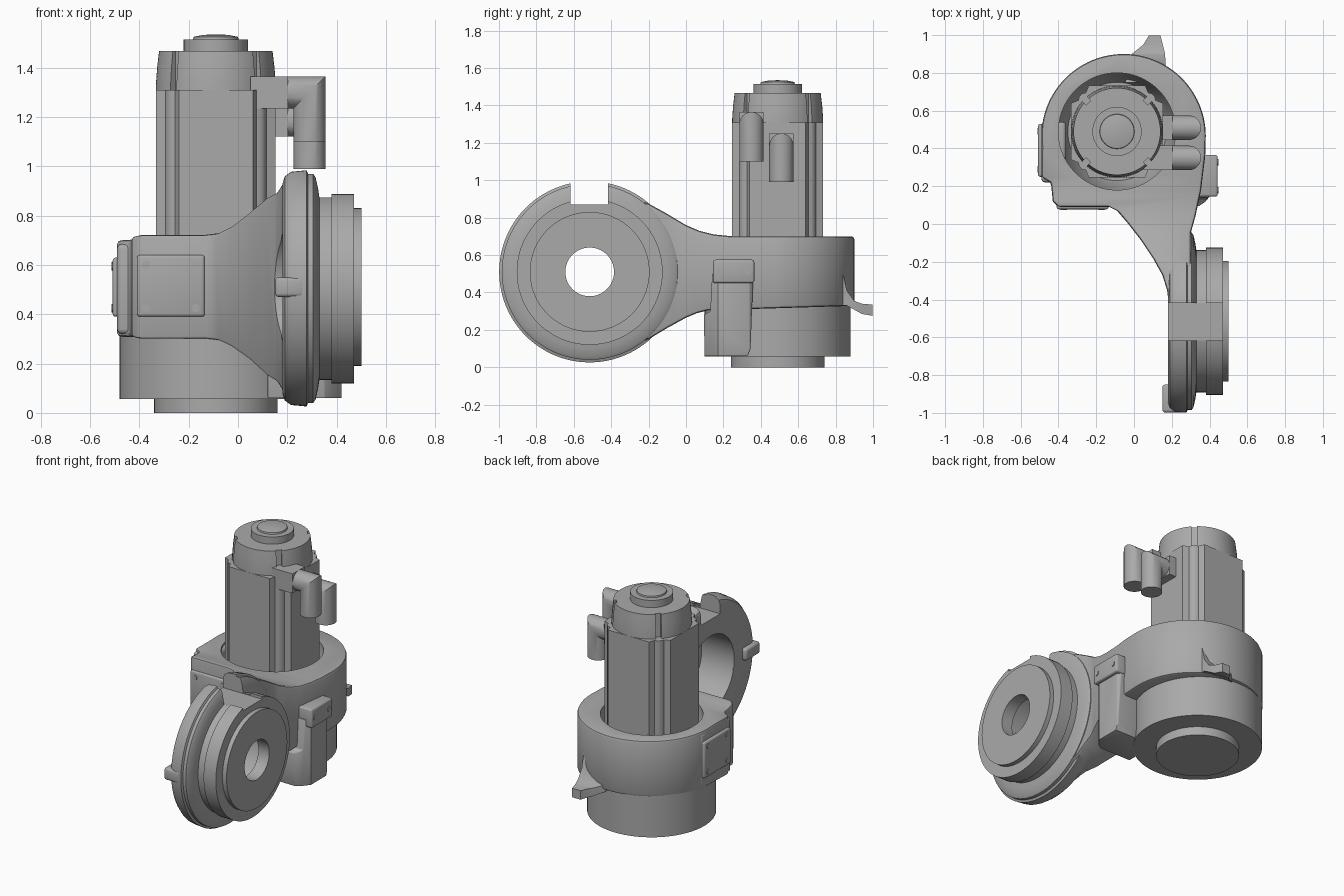
import bpy, bmesh, math
from mathutils import Vector, Matrix

cube = bpy.data.objects.get("Cube")
if cube:
    bpy.data.objects.remove(cube, do_unlink=True)

grey = bpy.data.materials.new("machine grey")
grey.use_nodes = True
grey.diffuse_color = (0.4, 0.4, 0.4, 1)
grey.node_tree.nodes["Principled BSDF"].inputs["Base Color"].default_value = (0.4, 0.4, 0.4, 1)

AXIS_X, AXIS_Y = 0.49, -0.515      # motor centre y, hub centre y
MOTOR = Vector((-0.09, 0.49, 0))
HUB = Vector((0, -0.515, 0.51))


def finish(name, bm):
    bmesh.ops.recalc_face_normals(bm, faces=bm.faces)
    mesh = bpy.data.meshes.new(name)
    bm.to_mesh(mesh)
    bm.free()
    mesh.materials.append(grey)
    ob = bpy.data.objects.new(name, mesh)
    bpy.context.collection.objects.link(ob)
    return ob


def apply_mod(ob, mod):
    bpy.ops.object.select_all(action='DESELECT')
    bpy.context.view_layer.objects.active = ob
    ob.select_set(True)
    bpy.ops.object.modifier_apply(modifier=mod.name)


def bevel(ob, width, segments=3):
    mod = ob.modifiers.new("bevel", 'BEVEL')
    mod.width, mod.segments = width, segments
    mod.limit_method, mod.angle_limit = 'ANGLE', math.radians(40)
    apply_mod(ob, mod)
    return ob


def boolean(ob, cutter, op='DIFFERENCE', keep=False):
    mod = ob.modifiers.new("cut", 'BOOLEAN')
    mod.operation, mod.solver, mod.object = op, 'EXACT', cutter
    apply_mod(ob, mod)
    if not keep:
        bpy.data.objects.remove(cutter, do_unlink=True)
    return ob


def prism(name, pts, axis, lo, hi):
    place = {'X': lambda a, b, h: (h, a, b), 'Y': lambda a, b, h: (a, h, b),
             'Z': lambda a, b, h: (a, b, h)}[axis]
    bm = bmesh.new()
    rings = [[bm.verts.new(place(a, b, h)) for a, b in pts] for h in (lo, hi)]
    n = len(pts)
    for ring in rings:
        bm.faces.new(ring)
    for i in range(n):
        j = (i + 1) % n
        bm.faces.new((rings[0][i], rings[0][j], rings[1][j], rings[1][i]))
    return finish(name, bm)


def box(name, x, y, z, width=0):
    ob = prism(name, [(x[0], y[0]), (x[1], y[0]), (x[1], y[1]), (x[0], y[1])], 'Z', *z)
    return bevel(ob, width) if width else ob


def lathe(name, pts, centre, axis='Z', steps=80):
    # pts are (radius, height) around a closed section
    bm = bmesh.new()
    vs = [bm.verts.new((r, 0, h)) for r, h in pts]
    for a, b in zip(vs, vs[1:] + vs[:1]):
        if a.co.x + b.co.x > 0:
            bm.edges.new((a, b))
    bmesh.ops.spin(bm, geom=bm.verts[:] + bm.edges[:], cent=(0, 0, 0), axis=(0, 0, 1),
                   angle=math.tau, steps=steps)
    bmesh.ops.remove_doubles(bm, verts=bm.verts, dist=0.0001)
    turn = {'X': Matrix.Rotation(math.pi / 2, 4, 'Y'), 'Z': Matrix(),
            'Y': Matrix.Rotation(-math.pi / 2, 4, 'X')}[axis]
    bm.transform(Matrix.Translation(centre) @ turn)
    return finish(name, bm)


def disc(name, r, lo, hi, centre, axis='Z', steps=64):
    return lathe(name, [(0, lo), (r, lo), (r, hi), (0, hi)], centre, axis, steps)


def arc(cx, cy, r, start, end, n=40):
    return [(cx + r * math.cos(math.radians(start + (end - start) * i / n)),
             cy + r * math.sin(math.radians(start + (end - start) * i / n))) for i in range(n + 1)]


def notch_cutter():
    return box("notch_cutter", (0, 0.7), (-0.617, -0.417), (0.87, 1.2))


# Housing and arm: side outline crossed with plan outline
side = [(0.95, 0.7), (0.25, 0.7), (0.15, 0.71), (0.07, 0.73), (0, 0.76), (-0.1, 0.82), (-0.2, 0.875)]
side += arc(HUB.y, HUB.z, 0.45, 60, 300)
side += [(-0.2, 0.15), (-0.1, 0.21), (0, 0.265), (0.06, 0.29), (0.12, 0.305), (0.3, 0.31), (0.95, 0.33)]
plan = arc(-0.055, 0.465, 0.435, 0, 185, 56)
plan += [(-0.49, 0.25), (-0.44, 0.22), (-0.43, 0.12), (-0.4, 0.09), (-0.13, 0.09), (-0.09, 0.07),
         (-0.03, 0), (0.04, -0.09), (0.1, -0.18), (0.15, -0.27), (0.175, -0.35), (0.185, -0.43),
         (0.185, -1), (0.3, -1), (0.3, -0.05), (0.325, 0.04), (0.355, 0.18), (0.377, 0.36)]
housing = prism("housing_arm", plan, 'Z', 0, 1.2)
boolean(housing, prism("side_cutter", side, 'X', -0.7, 0.7), 'INTERSECT')
bevel(housing, 0.016, 2)
boolean(housing, disc("bore_cutter", 0.25, 0, 0.42, HUB, 'X'))
boolean(housing, lathe("well_cutter", [(0, 0.5), (0.26, 0.5), (0.31, 0.62), (0.31, 1), (0, 1)], MOTOR))
boolean(housing, notch_cutter())

# Lower drum and output face
lathe("lower_drum", [(0, 0), (0.25, 0), (0.25, 0.057), (0.39, 0.057), (0.39, 0.4), (0, 0.4)], MOTOR)

# Hub with stepped flange and through bore
hub = lathe("hub_flange", [
    (0.25, 0.18), (0.43, 0.18), (0.46, 0.19), (0.478, 0.215), (0.484, 0.278), (0.47, 0.284),
    (0.47, 0.305), (0.455, 0.315), (0.41, 0.325), (0.377, 0.33), (0.377, 0.38), (0.39, 0.38),
    (0.39, 0.47), (0.32, 0.47), (0.32, 0.5), (0.13, 0.5), (0.13, 0.42), (0.25, 0.42)], HUB, 'X', 96)
boolean(hub, notch_cutter())
box("hub_tab", (0.15, 0.27), (-0.998, -0.85), (0.47, 0.55), 0.015)

# Motor body with recessed corners
quarter = [(0.243, -0.15), (0.243, 0.15), (0.205, 0.165), (0.2, 0.185), (0.185, 0.2), (0.165, 0.205)]
outline = []
for k in range(4):
    c, s = round(math.cos(k * math.pi / 2)), round(math.sin(k * math.pi / 2))
    outline += [(MOTOR.x + c * a - s * b, MOTOR.y + s * a + c * b) for a, b in quarter]
prism("motor_body", outline, 'Z', 0.45, 1.31)

# Motor cap with diagonal slots, ring and button
cap = lathe("motor_cap", [(0, 1.25), (0.243, 1.25), (0.243, 1.33), (0.238, 1.4), (0.23, 1.467), (0, 1.467)], MOTOR)
for k in range(4):
    slot = box("slot_cutter", (0.215, 0.4), (-0.017, 0.017), (1.2, 1.6))
    slot.data.transform(Matrix.Translation(MOTOR) @ Matrix.Rotation(math.pi / 4 + k * math.pi / 2, 4, 'Z'))
    boolean(cap, slot)
lathe("cap_ring", [(0, 1.44), (0.13, 1.44), (0.13, 1.515), (0.092, 1.515), (0.09, 1.525),
                   (0.05, 1.533), (0, 1.535)], MOTOR)


# Mitred cable connectors
def connector(name, y, top, bottom, r=0.065, x0=0.18, cx=0.29, n=32):
    bm = bmesh.new()
    rings = [[], [], []]
    for i in range(n):
        u, v = r * math.cos(math.tau * i / n), r * math.sin(math.tau * i / n)
        rings[0].append(bm.verts.new((x0, y + u, top - r + v)))
        rings[1].append(bm.verts.new((cx + v, y + u, top - r + v)))
        rings[2].append(bm.verts.new((cx + v, y + u, bottom)))
    for a, b in zip(rings, rings[1:]):
        for i in range(n):
            j = (i + 1) % n
            bm.faces.new((a[i], a[j], b[j], b[i]))
    bm.faces.new(rings[0])
    bm.faces.new(rings[2])
    finish(name, bm)
    box(name + "_base", (0.05, 0.203), (y - r, y + r), (top - 2 * r, top))


connector("front_connector", 0.35, 1.365, 1.1)
connector("rear_connector", 0.51, 1.25, 0.99)


# Bolted cover plates
def bolts(name, axis, spots, lo, hi):
    for i, spot in enumerate(spots):
        disc(f"{name}_bolt_{i + 1}", 0.017, lo, hi, Vector(spot), axis, 20)


box("front_cover", (-0.41, -0.135), (0.078, 0.15), (0.39, 0.64), 0.012)
bolts("front_cover", 'Y', [(x, 0, z) for x in (-0.373, -0.172) for z in (0.425, 0.6)], 0.073, 0.09)
box("side_pad", (-0.49, -0.36), (0.22, 0.54), (0.32, 0.685), 0.02)
box("side_cover", (-0.508, -0.45), (0.25, 0.53), (0.39, 0.63), 0.012)
bolts("side_cover", 'X', [(0, y, z) for y in (0.29, 0.49) for z in (0.425, 0.595)], -0.512, -0.5)
box("small_cover", (0.32, 0.443), (0.145, 0.365), (0.45, 0.575), 0.012)
bolts("small_cover", 'X', [(0, y, 0.513) for y in (0.178, 0.328)], 0.43, 0.447)

# Cable leg below the small cover
leg = prism("cable_leg", [(0.1, 0.06), (0.33, 0.06), (0.345, 0.1), (0.36, 0.5), (0.14, 0.5), (0.13, 0.3), (0.095, 0.28)],
            'X', 0.12, 0.42)
leg_plan = [(0.1, 0.05), (0.28, 0.05), (0.38, 0.12), (0.42, 0.17), (0.42, 0.34), (0.36, 0.4), (0.1, 0.4)]
boolean(leg, prism("leg_cutter", leg_plan, 'Z', 0, 0.6), 'INTERSECT')
bevel(leg, 0.015, 2)

# Rear hooked lug
lug = prism("rear_lug", [(0.75, 0.56), (0.84, 0.5), (0.86, 0.41), (0.9, 0.355), (0.94, 0.34), (0.998, 0.335),
                         (0.998, 0.275), (0.94, 0.285), (0.86, 0.33), (0.75, 0.34)], 'X', -0.1, 0.3)
lug_plan = [(-0.05, 0.7), (0.17, 0.7), (0.165, 0.9), (0.14, 1), (0.08, 1), (0.05, 0.95), (-0.03, 0.885)]
boolean(lug, prism("lug_cutter", lug_plan, 'Z', 0, 0.8), 'INTERSECT')

# Smooth round surfaces, keep edges crisp
bpy.ops.object.select_all(action='DESELECT')
for ob in bpy.context.scene.objects:
    if ob.type == 'MESH':
        ob.select_set(True)
        bpy.context.view_layer.objects.active = ob
bpy.ops.object.shade_smooth_by_angle(angle=math.radians(32))
